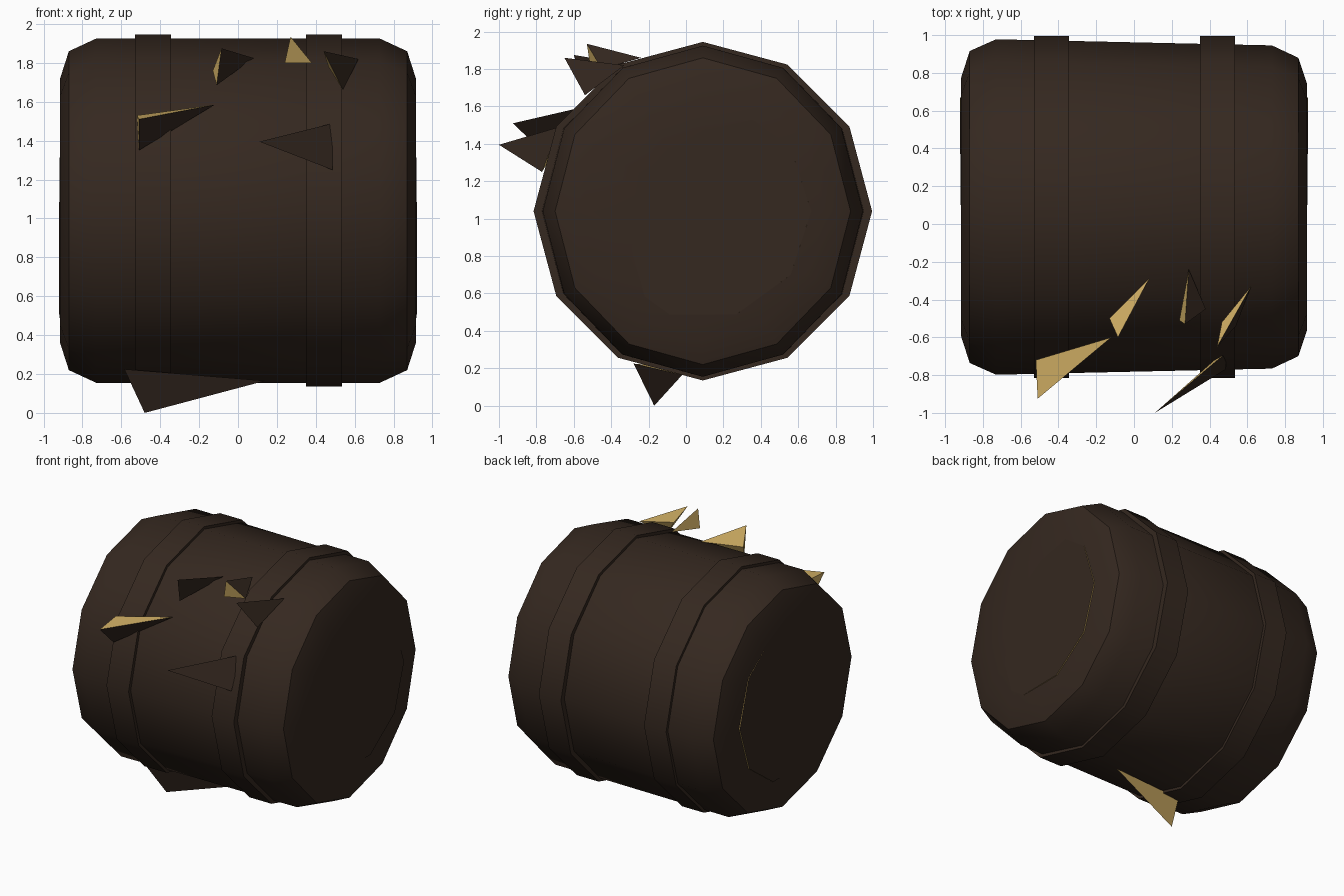
import bpy, bmesh, math
from mathutils import Vector, Matrix

if "Cube" in bpy.data.objects:
    bpy.data.objects.remove(bpy.data.objects["Cube"])

CY, CZ = 0.09, 1.04          # barrel axis runs along x through here


def material(name, rgb):
    m = bpy.data.materials.new(name)
    m.diffuse_color = (*rgb, 1)
    m.use_nodes = True
    m.node_tree.nodes["Principled BSDF"].inputs["Base Color"].default_value = m.diffuse_color
    return m


dark = material("dark_wood", (0.035, 0.021, 0.014))
tan = material("raw_wood", (0.64, 0.43, 0.13))


def finish(name, bm, smooth=None):
    bmesh.ops.recalc_face_normals(bm, faces=bm.faces)
    me = bpy.data.meshes.new(name)
    bm.to_mesh(me)
    bm.free()
    ob = bpy.data.objects.new(name, me)
    bpy.context.collection.objects.link(ob)
    me.materials.append(dark)
    me.materials.append(tan)
    if smooth:
        bpy.ops.object.select_all(action='DESELECT')
        ob.select_set(True)
        bpy.context.view_layer.objects.active = ob
        bpy.ops.object.shade_smooth_by_angle(angle=math.radians(smooth))
    return ob


def lathe(profile, sides, close=False):
    """Rings of (x, radius) around the x axis, capped or closed to a loop."""
    bm = bmesh.new()
    rings = []
    for x, r in profile:
        rings.append([bm.verts.new((x, r * math.cos(2 * math.pi * i / sides),
                                    r * math.sin(2 * math.pi * i / sides)))
                      for i in range(sides)])
    pairs = list(zip(rings, rings[1:]))
    if close:
        pairs.append((rings[-1], rings[0]))
    for a, b in pairs:
        for i in range(sides):
            j = (i + 1) % sides
            bm.faces.new((a[i], a[j], b[j], b[i]))
    if not close:
        bm.faces.new(rings[0])
        bm.faces.new(rings[-1])
    return bm


# barrel body with rounded ends, slightly narrower in depth to the right
half = [(0.907, 0.3), (0.915, 0.68), (0.87, 0.82), (0.73, 0.885)]
bm = lathe([(-x, r) for x, r in half] + half[::-1], 12)
for v in bm.verts:
    v.co.y *= 0.985 - 0.025 * v.co.x
    v.co += Vector((0, CY, CZ))
finish("barrel_body", bm, 45)

# hoops
for name, x0, x1 in (("left_hoop", -0.53, -0.345), ("right_hoop", 0.35, 0.535)):
    bm = lathe([(x0, 0.84), (x0, 0.905), (x1, 0.905), (x1, 0.84)], 12, True)
    bmesh.ops.translate(bm, verts=bm.verts, vec=(0, CY, CZ))
    finish(name, bm, 40)

# end lids, tilted so only the lower rear rim shows
for name, s in (("left_lid", -1), ("right_lid", 1)):
    bm = lathe([(s * -0.03, 0.58), (0, 0.58)], 10)
    for f in bm.faces:
        f.material_index = 1 if len(f.verts) == 4 else 0
    axis = Vector((0, 0.5, 0.8)).normalized()
    bm.transform(Matrix.Translation((s * 0.913, CY, CZ)) @
                 Matrix.Rotation(-s * math.radians(0.8), 4, axis))
    finish(name, bm)

# splinters: dark outer face (tip, a, b), raw wood on the inside (d)
splinters = [
    ((-0.51, -0.925, 1.51), (-0.12, -0.60, 1.585), (-0.51, -0.76, 1.35), (-0.52, -0.72, 1.53)),
    ((0.11, -1.00, 1.395), (0.49, -0.68, 1.49), (0.485, -0.77, 1.25), (0.46, -0.69, 1.38)),
    ((-0.085, -0.60, 1.875), (0.08, -0.29, 1.825), (-0.11, -0.54, 1.685), (-0.13, -0.50, 1.76)),
    ((0.44, -0.65, 1.86), (0.62, -0.33, 1.82), (0.54, -0.54, 1.66), (0.465, -0.52, 1.78)),
    ((0.27, -0.53, 1.935), (0.29, -0.24, 1.86), (0.38, -0.45, 1.80), (0.24, -0.51, 1.80)),
    ((-0.48, -0.17, 0.00), (-0.585, -0.28, 0.225), (0.14, -0.02, 0.165), (-0.50, -0.12, 0.21)),
]
for n, pts in enumerate(splinters):
    bm = bmesh.new()
    v = [bm.verts.new(p) for p in pts]
    bm.faces.new((v[0], v[1], v[2]))
    for a, b in ((0, 1), (1, 2), (2, 0)):
        bm.faces.new((v[a], v[b], v[3])).material_index = 1
    finish(f"splinter_{n + 1}", bm)
